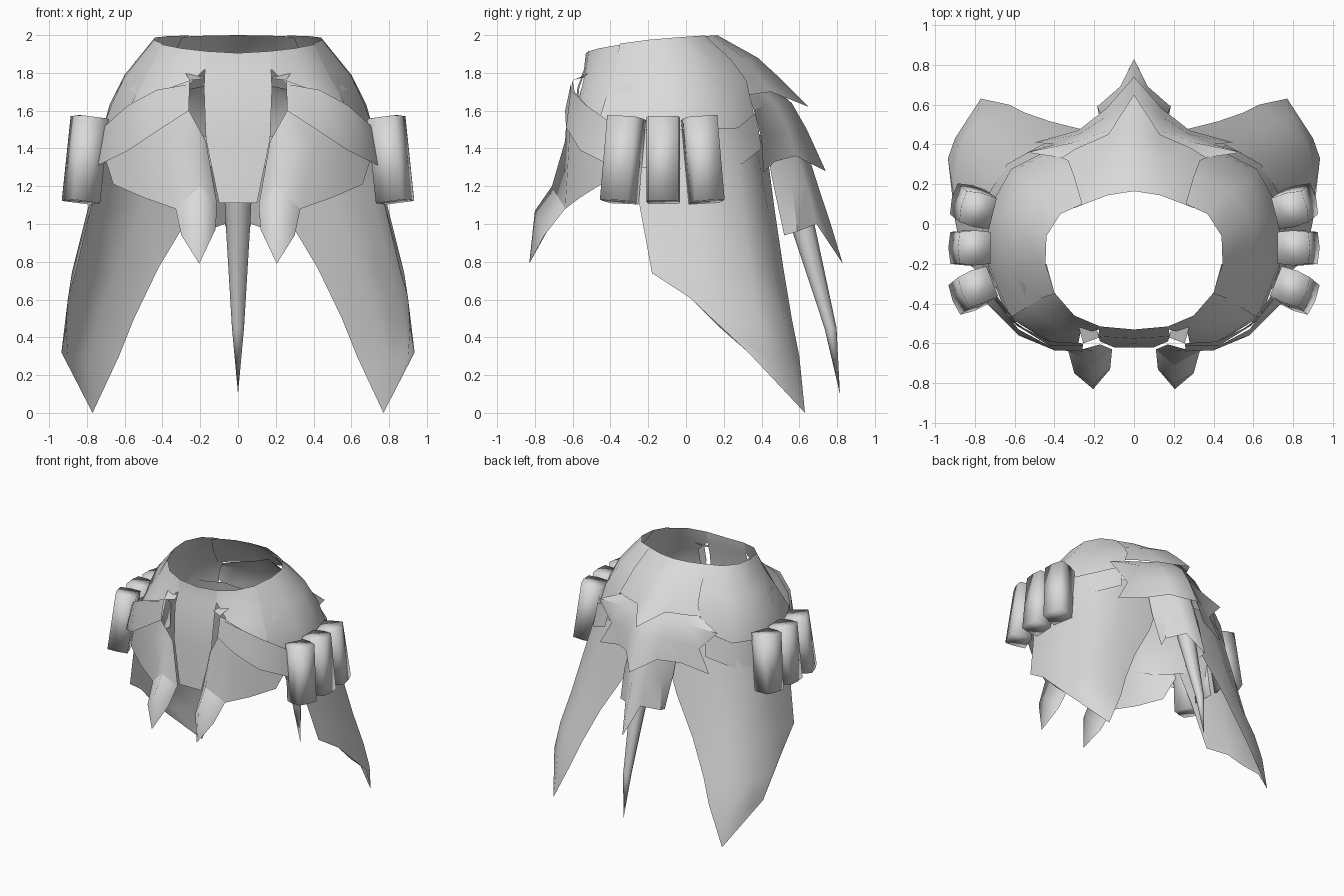
import bpy, bmesh, math
from mathutils import Vector, Matrix

if "Cube" in bpy.data.objects:
    bpy.data.objects.remove(bpy.data.objects["Cube"], do_unlink=True)

grey = bpy.data.materials.new("plain_grey")
grey.use_nodes = True
grey.diffuse_color = (0.7, 0.7, 0.7, 1)
grey.node_tree.nodes["Principled BSDF"].inputs["Base Color"].default_value = (0.7, 0.7, 0.7, 1)


def finish(name, bm, angle=40, mirror=True):
    """Turn a bmesh into a smooth shaded, optionally mirrored object."""
    me = bpy.data.meshes.new(name)
    bm.to_mesh(me)
    bm.free()
    me.materials.append(grey)
    ob = bpy.data.objects.new(name, me)
    bpy.context.collection.objects.link(ob)
    bpy.ops.object.select_all(action='DESELECT')
    ob.select_set(True)
    bpy.context.view_layer.objects.active = ob
    bpy.ops.object.shade_smooth_by_angle(angle=math.radians(angle))
    if mirror:
        ob.modifiers.new("Mirror", 'MIRROR')
    return ob


def sheet(name, rows, angle=40):
    """Cloth or plate panel: a grid of points, repeated points collapse to tips."""
    bm = bmesh.new()
    seen = {}

    def vert(p):
        if p not in seen:
            seen[p] = bm.verts.new(p)
        return seen[p]
    for a, b in zip(rows, rows[1:]):
        for i in range(len(a) - 1):
            corners = list(dict.fromkeys([a[i], a[i + 1], b[i + 1], b[i]]))
            if len(corners) > 2:
                bm.faces.new([vert(p) for p in corners])
    bmesh.ops.recalc_face_normals(bm, faces=bm.faces[:])
    # face the panel away from the body axis
    out = sum(f.normal.dot(f.calc_center_median() - Vector((0, -0.1, 1.2))) * f.calc_area()
              for f in bm.faces)
    if out < 0:
        bmesh.ops.reverse_faces(bm, faces=bm.faces[:])
    return finish(name, bm, angle)


# Front: narrow centre panel, and the yoke that leaves an open slot beside it
sheet("front_centre_panel", [
    [(0, -.53, 1.905), (.17, -.515, 1.915)],
    [(0, -.54, 1.82), (.175, -.53, 1.82)],
    [(0, -.575, 1.72), (.18, -.565, 1.72)],
    [(0, -.60, 1.45), (.17, -.59, 1.45)],
    [(0, -.62, 1.11), (.10, -.62, 1.11)]])
sheet("front_yoke", [
    [(.17, -.515, 1.915), (.30, -.46, 1.93), (.40, -.345, 1.95), (.44, -.2, 1.97)],
    [(.175, -.53, 1.82), (.34, -.49, 1.82), (.47, -.37, 1.81), (.55, -.2, 1.82)],
    [(.27, -.55, 1.73), (.38, -.53, 1.72), (.53, -.41, 1.70), (.61, -.2, 1.72)],
    [(.28, -.60, 1.56), (.42, -.59, 1.56), (.60, -.47, 1.52), (.68, -.2, 1.50)],
    [(.28, -.61, 1.46), (.42, -.60, 1.44), (.61, -.48, 1.41), (.71, -.25, 1.36)]])

# Hip pads at both sides of the waist, tucked under the strap
sheet("hip_pad", [
    [(.40, -.35, 1.955), (.445, -.2, 1.975), (.44, -.06, 1.987), (.37, .05, 1.995), (.26, .10, 1.998)],
    [(.47, -.375, 1.81), (.60, -.2, 1.78), (.60, .0, 1.79), (.49, .17, 1.82), (.30, .24, 1.87)],
    [(.54, -.42, 1.68), (.67, -.2, 1.63), (.68, .02, 1.63), (.58, .22, 1.65), (.33, .32, 1.76)],
    [(.62, -.47, 1.52), (.73, -.2, 1.47), (.725, .05, 1.47), (.61, .27, 1.48), (.42, .36, 1.58)],
    [(.64, -.46, 1.42), (.74, -.2, 1.38), (.73, .07, 1.38), (.62, .28, 1.40), (.44, .37, 1.45)]])

# Front side panel: edge swings away from the slot, then runs into the pointed flap
sheet("front_side_panel", [
    [(.255, -.60, 1.76), (.255, -.60, 1.76), (.42, -.59, 1.70), (.58, -.51, 1.61), (.69, -.36, 1.51)],
    [(.26, -.63, 1.60), (.26, -.63, 1.60), (.42, -.615, 1.58), (.59, -.51, 1.52), (.70, -.36, 1.46)],
    [(.17, -.605, 1.44), (.21, -.64, 1.44), (.40, -.62, 1.42), (.60, -.50, 1.39), (.71, -.36, 1.37)],
    [(.11, -.63, 1.10), (.20, -.71, 1.20), (.33, -.64, 1.08), (.50, -.56, 1.14), (.66, -.45, 1.21)],
    ], 100)
sheet("front_flap_tip", [
    [(.11, -.63, 1.10), (.20, -.71, 1.20), (.33, -.64, 1.08)],
    [(.12, -.73, .97), (.20, -.80, 1.07), (.30, -.75, .94)],
    [(.205, -.83, .79)] * 3], 100)
sheet("flap_tab", [
    [(.175, -.57, 1.77), (.255, -.60, 1.76)],
    [(.19, -.52, 1.78), (.28, -.51, 1.80)]])

# Strap that wraps from the front flap round to the back
sheet("hip_strap", [
    [(.26, -.61, 1.74), (.43, -.61, 1.71), (.58, -.53, 1.63), (.715, -.36, 1.51), (.738, -.12, 1.50),
     (.72, .09, 1.50), (.615, .275, 1.51), (.43, .37, 1.59)],
    [(.26, -.64, 1.60), (.40, -.635, 1.51), (.58, -.56, 1.39), (.74, -.40, 1.31), (.77, -.12, 1.29),
     (.75, .12, 1.30), (.64, .30, 1.32), (.46, .40, 1.40)]])

# Long pointed tails at the sides and back
sheet("side_tail", [
    [(.69, -.33, 1.45), (.73, 0, 1.48), (.61, .26, 1.5), (.38, .36, 1.5), (.08, .42, 1.45)],
    [(.77, -.25, 1.12), (.79, .03, 1.1), (.72, .30, 1.1), (.50, .43, 1.1), (.24, .47, 1.07)],
    [(.86, -.18, .74), (.88, .05, .74), (.81, .34, .75), (.64, .47, .75), (.42, .515, .77)],
    [(.90, .02, .61), (.91, .17, .46), (.88, .38, .50), (.74, .52, .50), (.55, .56, .50)],
    [(.935, .33, .32), (.935, .33, .32), (.90, .43, .30), (.79, .55, .30), (.63, .60, .30)],
    [(.77, .63, 0)] * 5], 60)

# Overlapping pointed plates down the middle of the back, edges tucked under the pads
sheet("back_plate_upper", [
    [(0, .165, 2.0), (.13, .145, 1.998), (.25, .10, 1.995), (.30, .08, 1.985)],
    [(0, .38, 1.88), (.15, .32, 1.87), (.29, .24, 1.86), (.36, .19, 1.83)],
    [(0, .50, 1.77), (.13, .45, 1.70), (.29, .38, 1.69), (.40, .31, 1.68)],
    [(0, .65, 1.62), (.13, .45, 1.70), (.29, .38, 1.69), (.40, .31, 1.68)]])
sheet("back_plate_middle", [
    [(0, .40, 1.78), (.13, .36, 1.74), (.28, .32, 1.71), (.28, .32, 1.71)],
    [(0, .56, 1.64), (.13, .47, 1.64), (.30, .41, 1.63), (.54, .36, 1.60)],
    [(0, .64, 1.50), (.14, .54, 1.50), (.28, .45, 1.48), (.40, .40, 1.45)],
    [(0, .74, 1.28), (.14, .58, 1.36), (.28, .47, 1.33), (.50, .41, 1.27)]])
sheet("back_plate_lower", [
    [(0, .62, 1.45), (.07, .57, 1.43), (.14, .50, 1.42), (.22, .43, 1.38)],
    [(0, .70, 1.20), (.08, .64, 1.20), (.17, .56, 1.20), (.21, .46, 1.22)],
    [(0, .76, 1.02), (.07, .69, 1.00), (.185, .59, .96), (.17, .52, .94)],
    [(0, .83, .79), (.07, .69, 1.00), (.185, .59, .96), (.17, .52, .94)]])

# Thin spike hanging under the back plates
bm = bmesh.new()
rings = []
for y, z, r in ((.56, 1.2, .075), (.615, 1.0, .065), (.765, .45, .032)):
    rings.append([bm.verts.new((r * math.cos(k * math.pi / 4), y + r * math.sin(k * math.pi / 4), z))
                  for k in range(8)])
tip = bm.verts.new((0, .815, .1))
for k in range(8):
    n = (k + 1) % 8
    for a, b in zip(rings, rings[1:]):
        bm.faces.new((a[k], a[n], b[n], b[k]))
    bm.faces.new((rings[-1][k], rings[-1][n], tip))
bm.faces.new(rings[0])
bmesh.ops.recalc_face_normals(bm, faces=bm.faces[:])
finish("back_spike", bm, 60, mirror=False)

# Three soft boxy pouches on each hip, leaning outward at the bottom
section = [(-.08, -.08), (0, -.088), (.075, -.08), (.085, 0), (.075, .08), (0, .088), (-.08, .08)]
for name, (x, y), turn, lean in (("front_pouch", (.81, -.335), -22, 5),
                                 ("middle_pouch", (.825, -.12), 0, 0),
                                 ("rear_pouch", (.81, .09), 14, -5)):
    bm = bmesh.new()
    bottom = bm.faces.new([bm.verts.new((u, v, -.225)) for u, v in section])
    top = bmesh.ops.extrude_face_region(bm, geom=[bottom])
    bmesh.ops.translate(bm, vec=(0, 0, .45),
                        verts=[g for g in top["geom"] if isinstance(g, bmesh.types.BMVert)])
    bmesh.ops.recalc_face_normals(bm, faces=bm.faces[:])
    bm.transform(Matrix.Translation((x, y, 1.34))
                 @ Matrix.Rotation(math.radians(-lean), 4, 'X')
                 @ Matrix.Rotation(math.radians(-6), 4, 'Y')
                 @ Matrix.Rotation(math.radians(turn), 4, 'Z'))
    finish(name, bm, 120)
